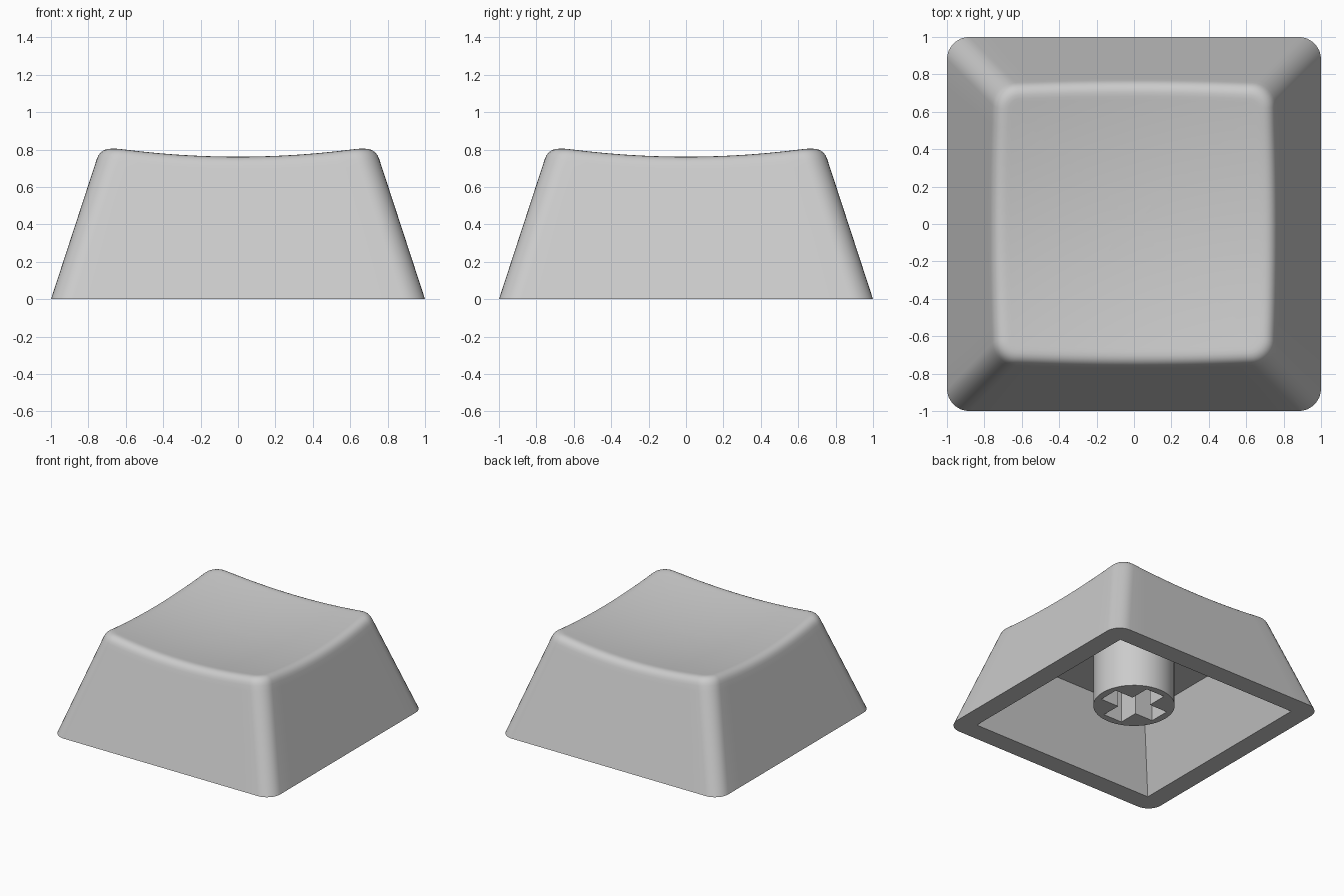
import bpy, bmesh, math
from mathutils import Vector

cube = bpy.data.objects.get("Cube")
if cube:
    bpy.data.objects.remove(cube, do_unlink=True)

ARC, SIDE = 8, 12            # segments per rounded corner and per straight side
COUNT = 4 * (ARC + SIDE)
TAPER = 0.327                # inward lean of the walls
RADIUS = 0.12                # vertical corner radius
FILLET = 0.065               # size of the rounded top edge

grey = bpy.data.materials.new("grey plastic")
grey.use_nodes = True
grey.diffuse_color = (0.6, 0.6, 0.6, 1)
grey.node_tree.nodes["Principled BSDF"].inputs["Base Color"].default_value = grey.diffuse_color


def outline(i, half, r):
    """Point i on a rounded square of the given half width."""
    quarter, k = divmod(i % COUNT, ARC + SIDE)
    c = half - r
    if k <= ARC:
        a = math.pi / 2 * k / ARC
        p = Vector((c + r * math.cos(a), c + r * math.sin(a)))
    else:
        p = Vector((c - 2 * c * (k - ARC) / SIDE, half))
    for _ in range(quarter):
        p = Vector((-p.y, p.x))
    return p


def dish(p):
    """Height of the scooped top surface."""
    return 0.709 + 0.11 * p.length_squared


def bridge(bm, a, b):
    for i in range(len(a)):
        j = (i + 1) % len(a)
        bm.faces.new((a[i], a[j], b[j], b[i]))


def finish(bm, name):
    bmesh.ops.recalc_face_normals(bm, faces=bm.faces)
    mesh = bpy.data.meshes.new(name)
    bm.to_mesh(mesh)
    bm.free()
    mesh.materials.append(grey)
    obj = bpy.data.objects.new(name, mesh)
    bpy.context.collection.objects.link(obj)
    bpy.ops.object.select_all(action='DESELECT')
    obj.select_set(True)
    bpy.context.view_layer.objects.active = obj
    bpy.ops.object.shade_smooth_by_angle(angle=math.radians(30))
    return obj


def outer_column(i):
    """Points from the foot of the wall, over the rounded edge, to near the dish centre."""
    z = 0.76
    for _ in range(8):
        z = dish(outline(i, 1 - TAPER * z, RADIUS))
    half = 1 - TAPER * z
    edge = outline(i, half, RADIUS).to_3d()
    edge.z = z
    low = z - FILLET * 0.95
    start = outline(i, 1 - TAPER * low, RADIUS).to_3d()
    start.z = low
    inset = outline(i, half - FILLET, RADIUS - FILLET)
    end = Vector((inset.x, inset.y, dish(inset)))
    foot = outline(i, 1, RADIUS).to_3d()
    points = [foot.lerp(start, t) for t in (0, 0.5, 0.95)]
    for k in range(7):
        t = k / 6
        points.append(start * (1 - t) ** 2 + edge * 2 * t * (1 - t) + end * t * t)
    for s in (0.97, 0.85, 0.7, 0.55, 0.4, 0.25, 0.1):
        q = inset * s
        points.append(Vector((q.x, q.y, dish(q))))
    return points


# Hollow cap: outer skin, rim and inner cavity in one closed shell
bm = bmesh.new()
columns = [outer_column(i) for i in range(COUNT)]
rings = [[bm.verts.new(p) for p in level] for level in zip(*columns)]
for a, b in zip(rings, rings[1:]):
    bridge(bm, a, b)
centre = bm.verts.new((0, 0, dish(Vector((0, 0)))))
for i in range(COUNT):
    bm.faces.new((rings[-1][i], rings[-1][(i + 1) % COUNT], centre))
cavity = []
for half, z in ((0.84, 0), (0.64, 0.56)):
    points = [outline(i, half, 0) for i in range(COUNT)]
    cavity.append([bm.verts.new((p.x, p.y, z)) for p in points])
bridge(bm, rings[0], cavity[0])
bridge(bm, cavity[0], cavity[1])
bm.faces.new(cavity[1])
bmesh.ops.remove_doubles(bm, verts=cavity[0] + cavity[1], dist=0.0001)
finish(bm, "keycap_shell")

# Round mounting stem with a cross-shaped socket
STEM_R, STEM_Z, LONG, WIDE = 0.307, 0.11, 0.25, 0.085
circle = [Vector((math.cos(a), math.sin(a))) * STEM_R
          for a in (2 * math.pi * k / 48 for k in range(48))]
cross = []
for turn in range(4):
    for p in ((LONG, -WIDE), (LONG, WIDE), (WIDE, WIDE)):
        v = Vector(p)
        for _ in range(turn):
            v = Vector((-v.y, v.x))
        cross.append(v)
bm = bmesh.new()
mouth = []
for loop, top in ((circle, 0.6), (cross, 0.52)):
    low = [bm.verts.new((p.x, p.y, STEM_Z)) for p in loop]
    high = [bm.verts.new((p.x, p.y, top)) for p in loop]
    bridge(bm, low, high)
    bm.faces.new(high)
    mouth += [bm.edges.get((low[i], low[i - 1])) for i in range(len(low))]
bmesh.ops.triangle_fill(bm, edges=mouth, use_beauty=True)
finish(bm, "stem")
